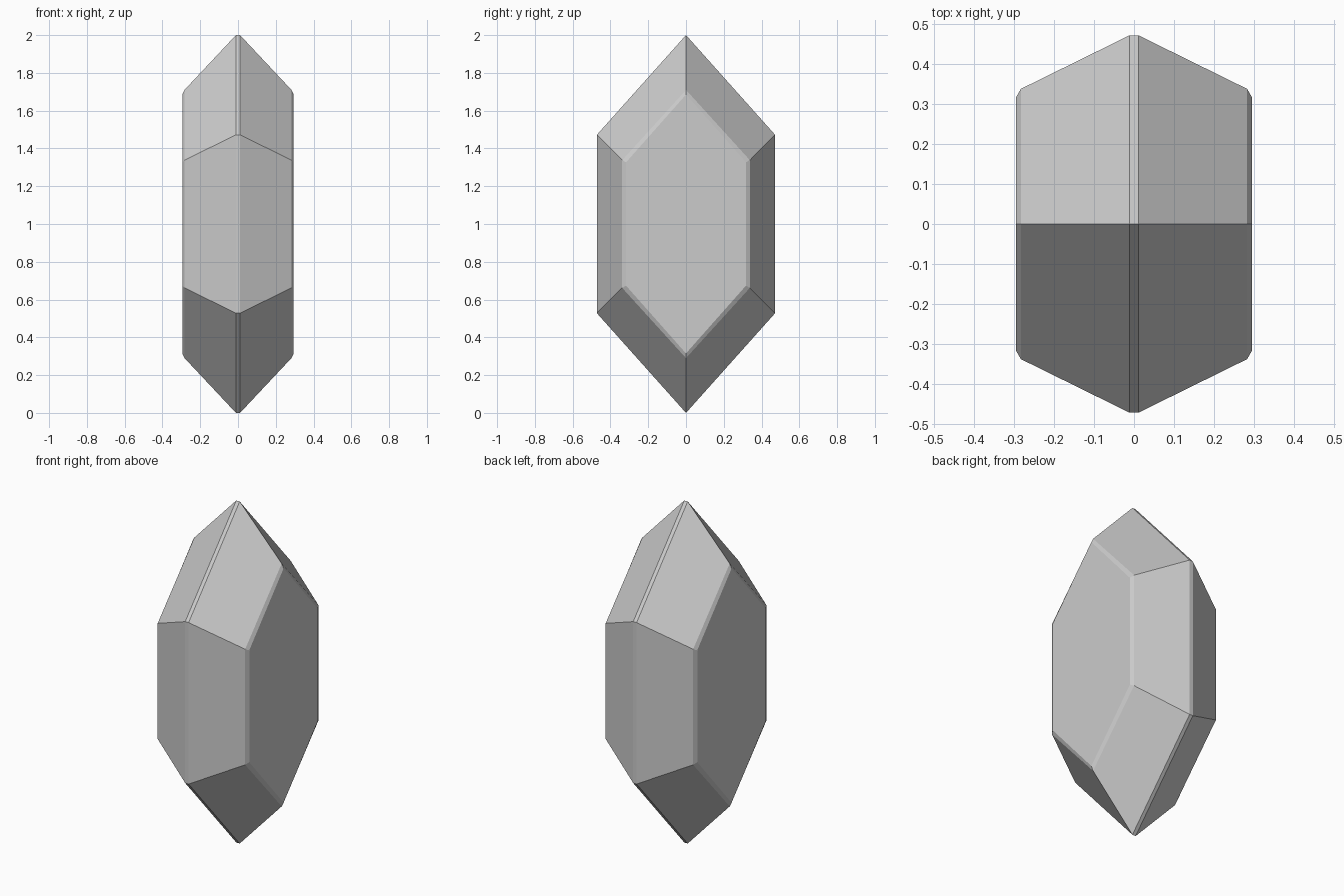
import bpy
import bmesh

cube = bpy.data.objects.get("Cube")
if cube:
    bpy.data.objects.remove(cube, do_unlink=True)

# Single flat grey
grey = bpy.data.materials.new("light grey")
grey.use_nodes = True
colour = (0.6, 0.6, 0.6, 1)
grey.diffuse_color = colour
grey.node_tree.nodes["Principled BSDF"].inputs["Base Color"].default_value = colour

# Half sections across the thickness: x, half width, shoulder height, tip height
half = [(0.011, 0.472, 0.472, 1.0),
        (0.283, 0.338, 0.338, 0.71),
        (0.295, 0.317, 0.327, 0.685)]
sections = [(-x, w, s, t) for x, w, s, t in reversed(half)] + half


def hexagon(bm, x, w, s, t):
    outline = [(0, t), (w, s), (w, -s), (0, -t), (-w, -s), (-w, s)]
    return [bm.verts.new((x, y, 1 + z)) for y, z in outline]


# Faceted gem: bridged hexagons with flat caps and narrow bevels
bm = bmesh.new()
rings = [hexagon(bm, *section) for section in sections]
for a, b in zip(rings, rings[1:]):
    for i in range(6):
        j = (i + 1) % 6
        bm.faces.new((a[i], a[j], b[j], b[i]))
bm.faces.new(rings[0])
bm.faces.new(rings[-1])
bmesh.ops.recalc_face_normals(bm, faces=bm.faces)
mesh = bpy.data.meshes.new("gem")
bm.to_mesh(mesh)
bm.free()
mesh.materials.append(grey)
gem = bpy.data.objects.new("gem", mesh)
bpy.context.collection.objects.link(gem)
